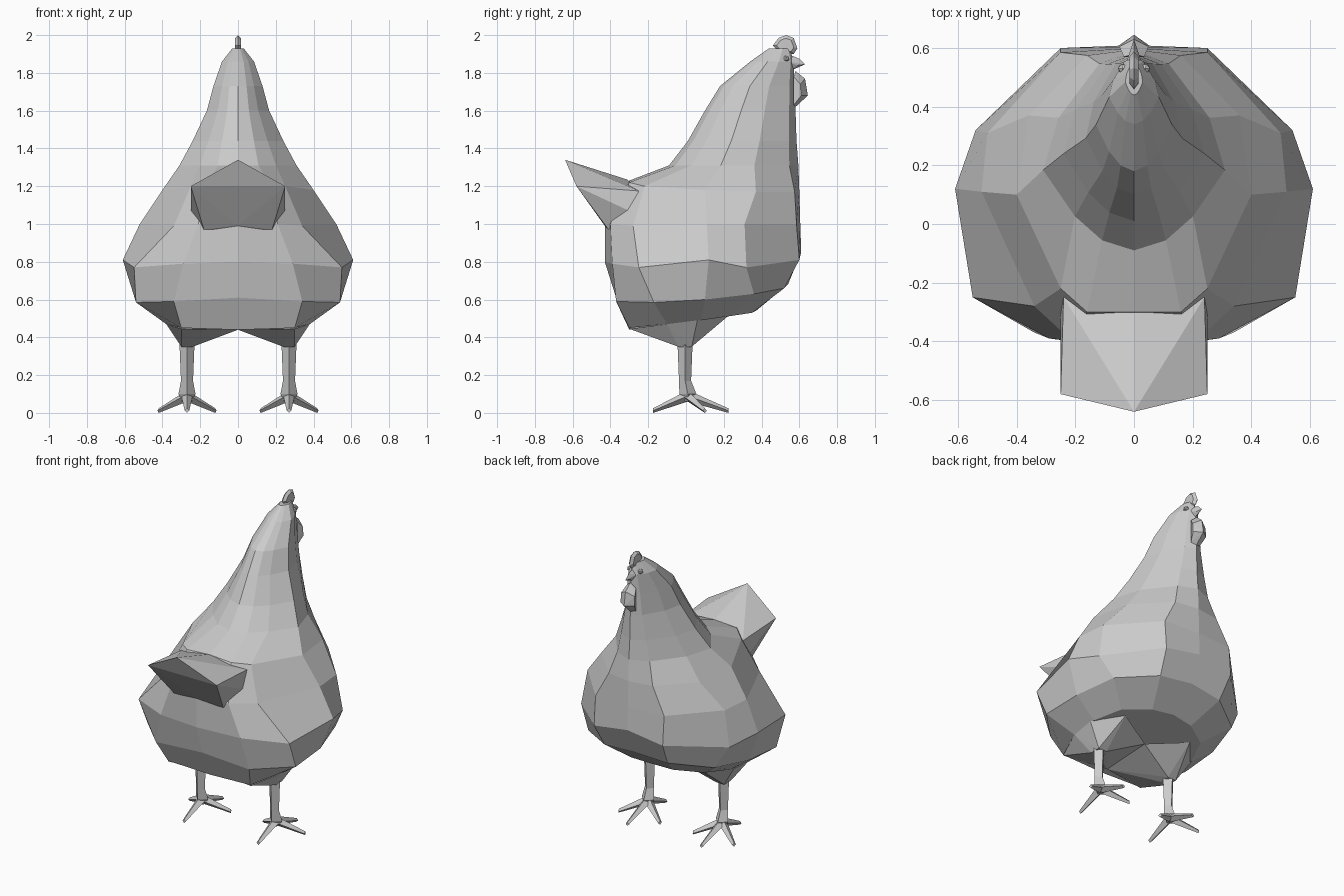
import bpy
import bmesh
from mathutils import Vector

cube = bpy.data.objects.get("Cube")
if cube:
    bpy.data.objects.remove(cube)

grey = bpy.data.materials.new("plain_grey")
grey.use_nodes = True
colour = (0.6, 0.6, 0.6, 1)
grey.diffuse_color = colour
grey.node_tree.nodes["Principled BSDF"].inputs["Base Color"].default_value = colour


def finish(name, bm, mirror=False):
    """Turn a bmesh into a flat-shaded object, optionally mirrored across x."""
    bmesh.ops.recalc_face_normals(bm, faces=bm.faces)
    mesh = bpy.data.meshes.new(name)
    bm.to_mesh(mesh)
    bm.free()
    mesh.materials.append(grey)
    obj = bpy.data.objects.new(name, mesh)
    bpy.context.collection.objects.link(obj)
    if mirror:
        mod = obj.modifiers.new("mirror", "MIRROR")
        mod.merge_threshold = 0.002


def hull(name, points, mirror=False, symmetric=False):
    """Faceted solid wrapped around a few corner points."""
    pts = list(points)
    if symmetric:
        pts += [(-x, y, z) for x, y, z in points if x]
    bm = bmesh.new()
    verts = [bm.verts.new(p) for p in pts]
    result = bmesh.ops.convex_hull(bm, input=verts)
    loose = [v for v in result["geom_interior"] if isinstance(v, bmesh.types.BMVert)]
    bmesh.ops.delete(bm, geom=loose, context="VERTS")
    finish(name, bm, mirror)


def loft(name, rings, cyclic):
    """Skin a list of point rings, cap both ends and mirror."""
    bm = bmesh.new()
    rows = [[bm.verts.new(p) for p in ring] for ring in rings]
    count = len(rows[0])
    for low, high in zip(rows, rows[1:]):
        for i in range(count if cyclic else count - 1):
            j = (i + 1) % count
            bm.faces.new((low[i], low[j], high[j], high[i]))
    bm.faces.new(rows[0])
    bm.faces.new(rows[-1])
    finish(name, bm, True)


def limb(name, stations, u, v):
    """Tapered four-sided limb through (centre, radius) stations."""
    rings = []
    for centre, r in stations:
        c = Vector(centre)
        rings.append([c + u * r, c + v * r, c - u * r, c - v * r])
    loft(name, rings, True)


# Body: half outlines from tail side to breast, bottom to shoulders
rings = [
    [(0, -.3, .44), (.3, -.3, .45), (.38, -.1, .47), (.38, .08, .49),
     (.31, .25, .515), (.15, .35, .53), (0, .37, .54)],
    [(0, -.37, .61), (.34, -.37, .59), (.54, -.17, .585), (.53, .1, .6),
     (.46, .36, .63), (.23, .52, .66), (0, .54, .68)],
    [(0, -.43, .8), (.29, -.39, .79), (.55, -.25, .77), (.61, .12, .81),
     (.54, .32, .77), (.25, .6, .81), (0, .61, .85)],
    [(0, -.43, 1), (.21, -.4, 1), (.34, -.28, .99), (.52, .11, 1),
     (.5, .31, 1), (.25, .585, 1), (0, .605, 1)],
    [(0, -.3, 1.23), (.16, -.3, 1.22), (.25, -.22, 1.2), (.4, .1, 1.18),
     (.36, .37, 1.17), (.16, .575, 1.17), (0, .6, 1.17)],
]

# Neck and head: one tapering outline, (height, back, front, half width)
outline = [(0, 0), (.35, .05), (.65, .17), (1, .4), (.83, .66), (.38, .93), (0, 1)]
neck = [
    (1.31, -.09, .595, .31), (1.44, .01, .585, .24), (1.6, .1, .58, .165),
    (1.73, .18, .575, .13), (1.86, .34, .57, .085), (1.93, .44, .55, .03),
]
for z, back, front, width in neck:
    rings.append([(w * width, back + t * (front - back), z) for w, t in outline])
loft("body", rings, False)

# Tail fan
hull("tail", [(0, -.64, 1.34), (.25, -.58, 1.2), (.25, -.28, 1.06), (.18, -.41, .97),
              (0, -.43, .99), (0, -.31, 1.235), (.16, -.31, 1.19), (.24, -.25, 1.175)],
     symmetric=True)

# Thighs narrowing to the shanks
hull("thighs", [(.3, -.3, .445), (0, -.25, .44), (.38, -.1, .47), (.39, .06, .49),
                (.25, .22, .51), (0, .1, .46), (.3, -.04, .35), (.24, -.04, .35),
                (.3, .03, .35), (.24, .03, .35)], mirror=True)

# Shanks
X, Y, Z = Vector((1, 0, 0)), Vector((0, 1, 0)), Vector((0, 0, 1))
ankle = Vector((.27, .01, .09))
limb("shanks", [((.27, -.005, .37), .04), ((.27, -.005, .17), .032),
                ((.27, .01, .1), .045), ((.27, .01, .06), .025)], X, Y)

# Toes: three forward, one back
toes = {"inner_toes": (.12, .1), "middle_toes": (.27, .225),
        "outer_toes": (.42, .1), "hind_toes": (.27, -.175)}
for name, (x, y) in toes.items():
    tip = Vector((x, y, .012))
    side = (tip - ankle).cross(Z).normalized()
    limb(name, [(ankle, .03), (ankle.lerp(tip, .5), .021), (tip, .012)], side, Z)

# Comb: slim rounded plate on the crown
comb = [(.46, 1.945), (.49, 1.985), (.53, 2), (.57, 1.985), (.59, 1.93), (.57, 1.9), (.5, 1.9)]
hull("comb", [(0, y, z) for y, z in comb]
     + [(.015, .525 + (y - .525) * .7, 1.945 + (z - 1.945) * .7) for y, z in comb],
     symmetric=True)

# Beak
hull("beak", [(0, .54, 1.9), (.03, .54, 1.86), (0, .6, 1.875), (0, .63, 1.845),
              (.012, .59, 1.84), (0, .55, 1.81)], symmetric=True)

# Wattle
hull("wattle", [(0, .58, 1.81), (0, .63, 1.77), (0, .645, 1.68), (0, .58, 1.62),
                (.035, .57, 1.78), (.05, .605, 1.74), (.05, .61, 1.68), (.035, .57, 1.63)],
     symmetric=True)

# Eyes
bm = bmesh.new()
bmesh.ops.create_icosphere(bm, subdivisions=1, radius=.018)
bmesh.ops.translate(bm, verts=bm.verts, vec=(.038, .53, 1.875))
finish("eyes", bm, True)
